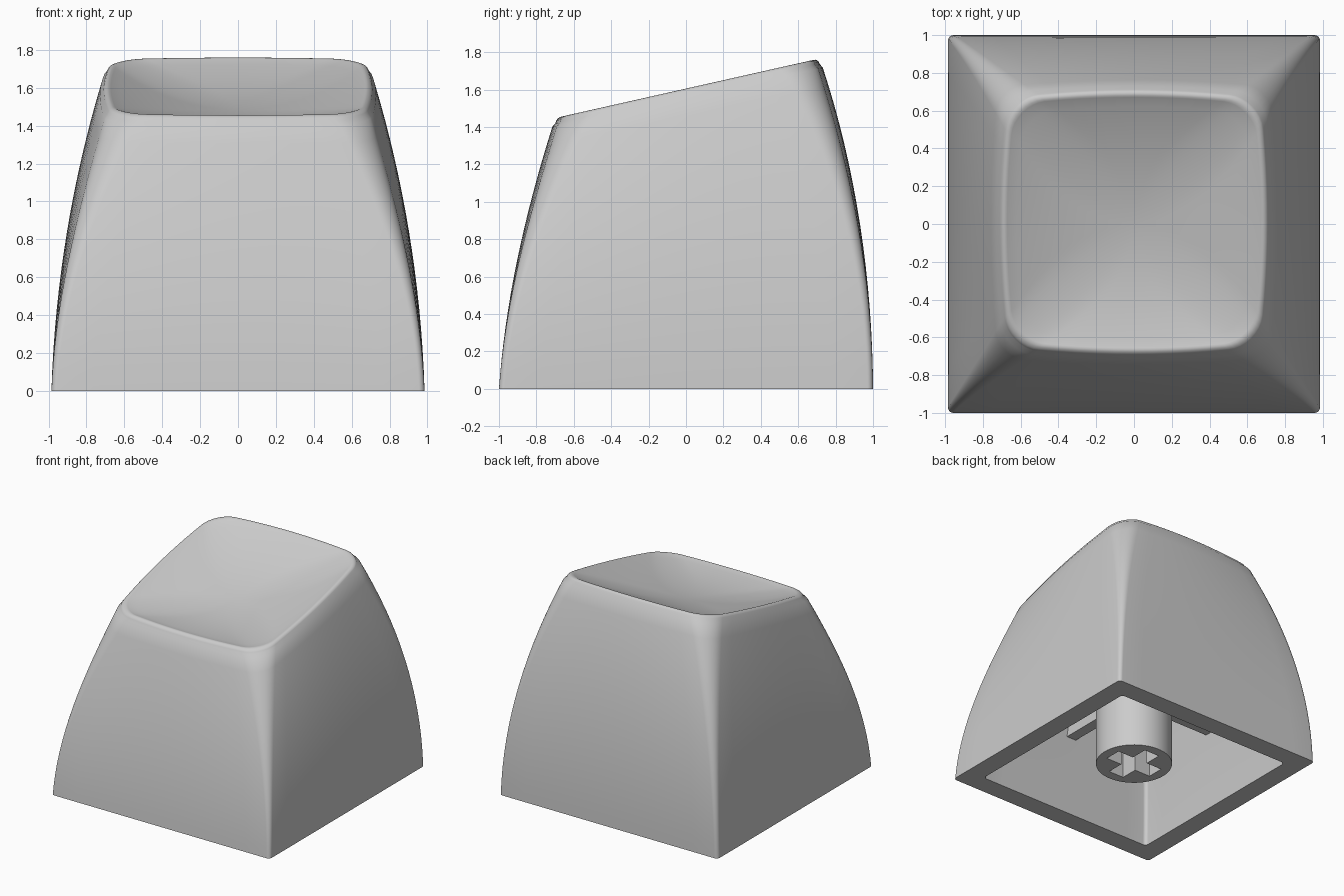
import bpy, bmesh, math
from mathutils import Matrix

if "Cube" in bpy.data.objects:
    bpy.data.objects.remove(bpy.data.objects["Cube"])


def ring(t, inset=0.0, dz=0.0, shrink=1.0, radius=None, bulge=None):
    """Bulged rounded rectangle lying on a plane that tilts more towards the top."""
    hx = (0.985 - 0.055 * t - 0.215 * t * t - inset) * shrink
    front = (1 - 0.10 * t - 0.20 * t * t - inset) * shrink
    back = (1 - 0.01 * t - 0.275 * t * t - inset) * shrink
    hy, cy = (front + back) / 2, (back - front) / 2
    r = (radius if radius is not None else 0.03 + 0.14 * t * t) * shrink
    bulge = 0.06 * t * t if bulge is None else bulge
    outline = []
    for sx, sy, a0 in ((1, 1, 0), (-1, 1, 90), (-1, -1, 180), (1, -1, 270)):
        for k in range(9):
            a = math.radians(a0 + 90 * k / 8)
            outline.append((sx * (hx - r) + r * math.cos(a), sy * (hy - r) + r * math.sin(a)))
    pts = []
    for i, (x, y) in enumerate(outline):
        pts.append((x, y))
        if i % 9 == 8:  # subdivide the straight side up to the next corner
            nx, ny = outline[(i + 1) % 36]
            pts += [(x + (nx - x) * j / 10, y + (ny - y) * j / 10) for j in range(1, 10)]
    out = []
    for x, y in pts:
        bx = x * (1 - bulge * (y / hy) ** 2)
        by = y * (1 - bulge * (x / hx) ** 2) + cy
        out.append((bx, by, t * (1.605 + 0.225 * by) + dz))
    return out


def finish(name, bm):
    bmesh.ops.recalc_face_normals(bm, faces=bm.faces)
    me = bpy.data.meshes.new(name)
    bm.to_mesh(me)
    bm.free()
    ob = bpy.data.objects.new(name, me)
    bpy.context.collection.objects.link(ob)
    return ob


def smooth(ob):
    bpy.ops.object.select_all(action='DESELECT')
    ob.select_set(True)
    bpy.context.view_layer.objects.active = ob
    bpy.ops.object.shade_smooth_by_angle(angle=math.radians(40))


def box(name, size, loc):
    bm = bmesh.new()
    bmesh.ops.create_cube(bm, size=1, matrix=Matrix.Translation(loc) @ Matrix.Diagonal((*size, 1)))
    return finish(name, bm)


# Shell: inner ceiling, inner walls down, outer walls up, rounded rim, dish
rings = [ring(0.83 * (1 - i / 8), inset=0.165, radius=0.03) for i in range(9)]
rings += [ring(0.97 * i / 16) for i in range(17)]
for inset, dz in ((0.001, -0.028), (0.006, -0.015), (0.014, -0.006), (0.024, -0.001),
                  (0.034, 0.0), (0.044, -0.004), (0.052, -0.008)):
    rings.append(ring(1, inset, dz))
for i in range(1, 17):  # the dish outline turns round towards its centre
    s = 1 - i / 16.5
    rings.append(ring(1, 0.052, -0.008 - 0.115 * (1 - s * s), s,
                      0.17 * s + 0.6 * (1 - s), 0.06 * s))

bm = bmesh.new()
loops = [[bm.verts.new(p) for p in r] for r in rings]
n = len(loops[0])
for a, b in zip(loops, loops[1:]):
    for i in range(n):
        j = (i + 1) % n
        bm.faces.new((a[i], a[j], b[j], b[i]))
bm.faces.new(loops[0])
bm.faces.new(loops[-1])
smooth(finish("keycap_shell", bm))

# Stem: round post with a cross-shaped socket
bm = bmesh.new()
bmesh.ops.create_cone(bm, cap_ends=True, segments=64, radius1=0.295, radius2=0.295, depth=1.32,
                      matrix=Matrix.Translation((0, 0, 0.72)))
stem = finish("stem", bm)
for label, size in (("x", (0.43, 0.14, 0.9)), ("y", (0.14, 0.43, 0.9))):
    cutter = box("socket_cutter_" + label, size, (0, 0, 0.03))
    cutter.hide_render = True
    bpy.context.view_layer.objects.active = stem
    mod = stem.modifiers.new("socket_" + label, 'BOOLEAN')
    mod.operation, mod.solver, mod.object = 'DIFFERENCE', 'EXACT', cutter
    bpy.ops.object.modifier_apply(modifier=mod.name)
    bpy.data.objects.remove(cutter)
smooth(stem)

# Support ribs from the stem to the walls
for name, sx, sy in (("right", 1, 0), ("left", -1, 0), ("back", 0, 1), ("front", 0, -1)):
    # lower part reaches the wall, upper part stays inside the tapering wall
    for part, length, z0, z1 in (("lower", 0.50, 0.62, 1.0), ("upper", 0.38, 1.0, 1.2)):
        size = (length, 0.09, z1 - z0) if sx else (0.09, length, z1 - z0)
        d = 0.28 + length / 2
        box(f"rib_{name}_{part}", size, (sx * d, sy * d, (z0 + z1) / 2))
